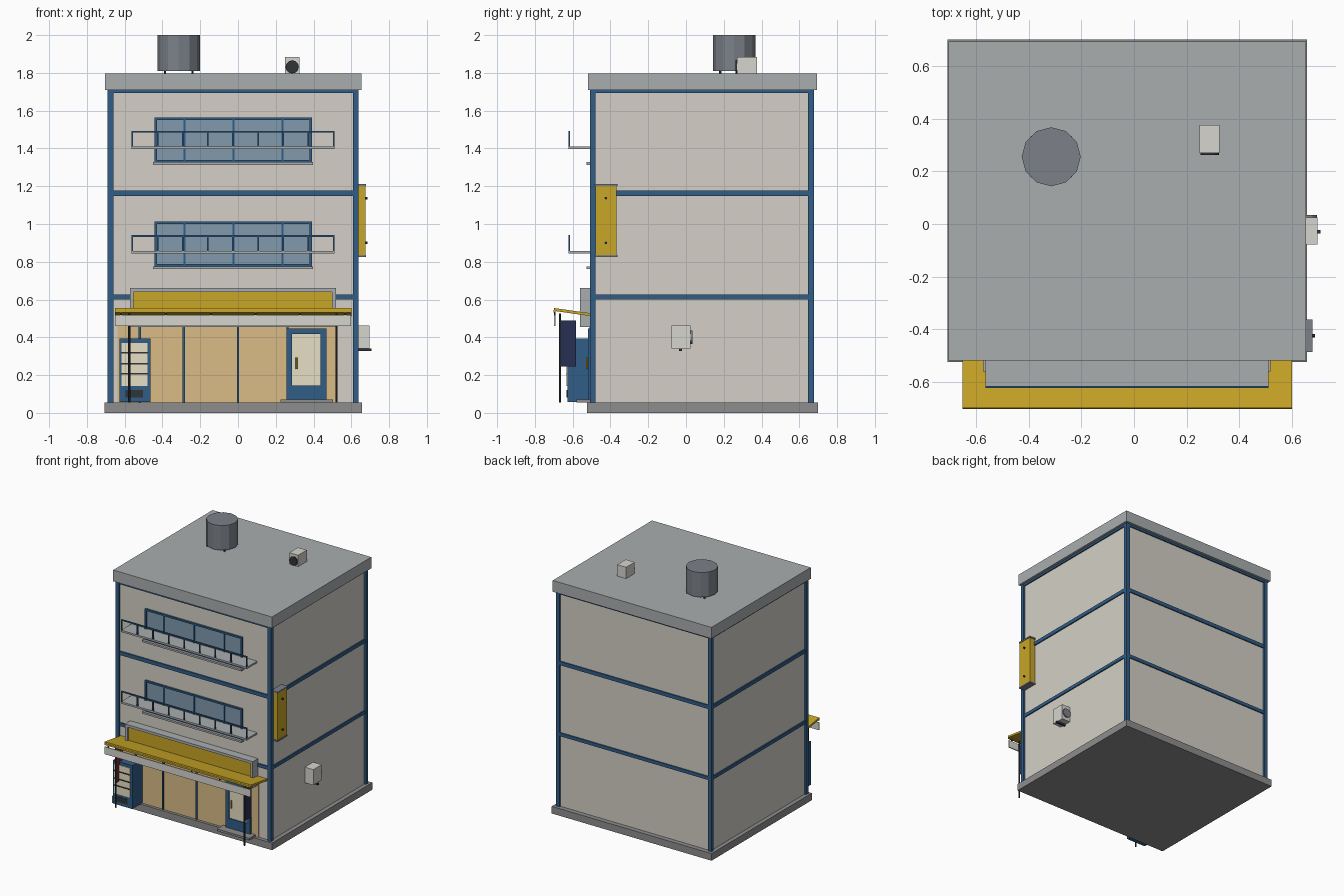
import bpy, math
from mathutils import Matrix

if "Cube" in bpy.data.objects:
    bpy.data.objects.remove(bpy.data.objects["Cube"])

COL = {
    "wall": (0.66, 0.63, 0.57), "blue": (0.03, 0.11, 0.24), "yellow": (0.58, 0.38, 0.02),
    "tan": (0.70, 0.50, 0.24), "glass": (0.22, 0.32, 0.42), "roof": (0.40, 0.42, 0.43),
    "stone": (0.27, 0.27, 0.27), "cream": (0.80, 0.74, 0.55), "white": (0.68, 0.66, 0.62),
    "dark": (0.03, 0.035, 0.04), "navy": (0.02, 0.03, 0.09), "red": (0.20, 0.02, 0.02),
    "steel": (0.20, 0.22, 0.25),
}
MATS = {}
for key, c in COL.items():
    MATS[key] = bpy.data.materials.new(key)
    MATS[key].diffuse_color = (*c, 1)


def box(name, x, y, z, mat):
    """Box from (min, max) pairs."""
    bpy.ops.mesh.primitive_cube_add(size=1)
    o = bpy.context.object
    o.name = name
    o.data.transform(Matrix.Diagonal((x[1] - x[0], y[1] - y[0], z[1] - z[0], 1)))
    o.location = [(a[0] + a[1]) / 2 for a in (x, y, z)]
    o.data.materials.append(MATS[mat])
    return o


def cyl(name, loc, r, h, mat, axis="z", n=12):
    rot = {"x": (0, math.pi / 2, 0), "y": (math.pi / 2, 0, 0), "z": (0, 0, 0)}[axis]
    bpy.ops.mesh.primitive_cylinder_add(vertices=n, radius=r, depth=h, location=loc, rotation=rot)
    o = bpy.context.object
    o.name = name
    o.data.materials.append(MATS[mat])
    return o


def frame(name, x, y, z, t, mat):
    """Rectangular frame in the xz plane."""
    box(name + "_left", (x[0], x[0] + t), y, z, mat)
    box(name + "_right", (x[1] - t, x[1]), y, z, mat)
    box(name + "_top", (x[0] + t, x[1] - t), y, (z[1] - t, z[1]), mat)
    box(name + "_bottom", (x[0] + t, x[1] - t), y, (z[0], z[0] + t), mat)


# main body
X0, X1, Y0, Y1 = -0.69, 0.638, -0.508, 0.677
box("base_slab", (-0.708, 0.657), (-0.523, 0.70), (0, 0.055), "stone")
box("walls", (X0 + 0.013, X1 - 0.013), (Y0 + 0.013, Y1 - 0.013), (0.055, 1.71), "wall")
box("roof_slab", (-0.703, 0.653), (-0.518, 0.693), (1.71, 1.797), "roof")

# corner columns and floor bands
T = 0.03
for i, x in enumerate((X0, X1 - T)):
    for j, y in enumerate((Y0, Y1 - T)):
        box(f"corner_column_{i}{j}", (x, x + T), (y, y + T), (0.055, 1.71), "blue")
for i, (a, b) in enumerate(((0.60, 0.626), (1.148, 1.177), (1.694, 1.71))):
    for j, y in enumerate((Y0 + 0.004, Y1 - T - 0.004)):
        box(f"floor_band_y_{i}{j}", (X0 + T, X1 - T), (y, y + T), (a, b), "blue")
    for j, x in enumerate((X0 + 0.004, X1 - T - 0.004)):
        box(f"floor_band_x_{i}{j}", (x, x + T), (Y0 + T, Y1 - T), (a, b), "blue")

# upper windows with balconies
for i, dz in enumerate((0, 0.552)):
    zb, zt = 0.775 + dz, 1.012 + dz
    box(f"window_glass_{i}", (-0.435, 0.385), (-0.499, -0.49), (zb, zt), "glass")
    frame(f"window_frame_{i}", (-0.441, 0.391), (-0.508, -0.49), (zb, zt), 0.013, "blue")
    for k in range(3):
        x = -0.283 + 0.259 * k
        box(f"window_mullion_{i}{k}", (x - 0.005, x + 0.005), (-0.505, -0.49), (zb, zt), "blue")
    box(f"window_sill_{i}", (-0.451, 0.397), (-0.528, -0.49), (zb - 0.014, zb), "roof")
    box(f"balcony_floor_{i}", (-0.563, 0.51), (-0.622, -0.49), (0.844 + dz, 0.858 + dz), "roof")
    box(f"balcony_rail_{i}", (-0.563, 0.51), (-0.622, -0.614), (0.932 + dz, 0.941 + dz), "blue")
    for k in range(9):
        x = -0.559 + k * 1.065 / 8
        box(f"balcony_post_{i}{k}", (x - 0.004, x + 0.004), (-0.622, -0.614),
            (0.858 + dz, 0.933 + dz), "blue")

# shop front glazing
box("shop_glass", (-0.637, 0.525), (-0.502, -0.48), (0.055, 0.50), "tan")
for k, x in enumerate((-0.52, -0.287, 0.0, 0.262)):
    box(f"shop_mullion_{k}", (x - 0.006, x + 0.006), (-0.511, -0.49), (0.055, 0.50), "blue")

# door and step
frame("door_frame", (0.257, 0.468), (-0.52, -0.49), (0.06, 0.447), 0.03, "blue")
box("door_kick_panel", (0.287, 0.438), (-0.52, -0.49), (0.09, 0.145), "blue")
box("door_glass", (0.287, 0.438), (-0.512, -0.49), (0.145, 0.417), "cream")
cyl("door_handle", (0.31, -0.525, 0.262), 0.005, 0.06, "yellow", n=8)
box("door_step", (0.225, 0.502), (-0.58, -0.5), (0.055, 0.071), "stone")

# shop sign box
frame("sign_frame", (-0.573, 0.518), (-0.56, -0.495), (0.455, 0.66), 0.02, "roof")
box("sign_panel", (-0.553, 0.498), (-0.545, -0.495), (0.475, 0.64), "yellow")

# awning, sloping slightly up towards the street
awn = box("awning", (-0.65, 0.60), (-0.70, -0.50), (0.526, 0.541), "yellow")
awn.rotation_euler.x = -math.radians(8)
box("awning_edge", (-0.65, 0.60), (-0.702, -0.692), (0.532, 0.545), "yellow")
box("awning_valance", (-0.65, 0.597), (-0.70, -0.692), (0.46, 0.517), "white")
for k in range(6):
    cyl(f"awning_hook_{k}", (-0.62 + k * 1.188 / 5, -0.695, 0.526), 0.005, 0.02, "dark", n=6)

# banner poles
for i, (x, mat) in enumerate(((-0.576, "red"), (0.522, "navy"))):
    cyl(f"banner_pole_{i}", (x, -0.667, 0.29), 0.006, 0.47, "dark", n=8)
    box(f"banner_{i}", (x - 0.003, x + 0.003), (-0.662, -0.583), (0.245, 0.49), mat)

# vending machine
box("vending_body", (-0.627, -0.463), (-0.628, -0.495), (0.058, 0.393), "blue")
box("vending_display", (-0.618, -0.479), (-0.632, -0.626), (0.142, 0.37), "cream")
for k, z in enumerate((0.206, 0.26, 0.318)):
    box(f"vending_shelf_{k}", (-0.618, -0.479), (-0.636, -0.63), (z - 0.004, z + 0.004), "dark")
box("vending_slot", (-0.595, -0.503), (-0.632, -0.626), (0.082, 0.122), "dark")

# side blade sign
box("side_sign", (0.62, 0.674), (-0.48, -0.367), (0.832, 1.204), "yellow")
for k, z in enumerate((0.826, 1.2)):
    box(f"side_sign_cap_{k}", (0.62, 0.678), (-0.485, -0.362), (z, z + 0.011), "steel")
for k, z in enumerate((0.90, 1.137)):
    cyl(f"side_sign_bolt_{k}", (0.678, -0.424, z), 0.007, 0.016, "dark", "x", 8)

# side wall air conditioner
box("side_ac_body", (0.62, 0.697), (-0.077, 0.025), (0.342, 0.462), "white")
cyl("side_ac_fan", (0.659, 0.028, 0.40), 0.035, 0.012, "steel", "y")
box("side_ac_bracket", (0.62, 0.708), (-0.036, -0.022), (0.328, 0.342), "dark")

# roof water tank on feet
cyl("water_tank", (-0.314, 0.255, 1.905), 0.112, 0.19, "steel")
for i in (-1, 1):
    for j in (-1, 1):
        cyl(f"tank_foot_{i}{j}", (-0.314 + i * 0.073, 0.255 + j * 0.073, 1.803), 0.007, 0.018, "dark", n=6)

# roof air conditioner
box("roof_ac_body", (0.249, 0.325), (0.27, 0.375), (1.797, 1.885), "white")
cyl("roof_ac_fan", (0.287, 0.268, 1.832), 0.035, 0.012, "dark", "y")

for m in bpy.data.materials:
    if m.users and not m.is_grease_pencil:
        m.use_nodes = True
        m.node_tree.nodes["Principled BSDF"].inputs["Base Color"].default_value = m.diffuse_color
